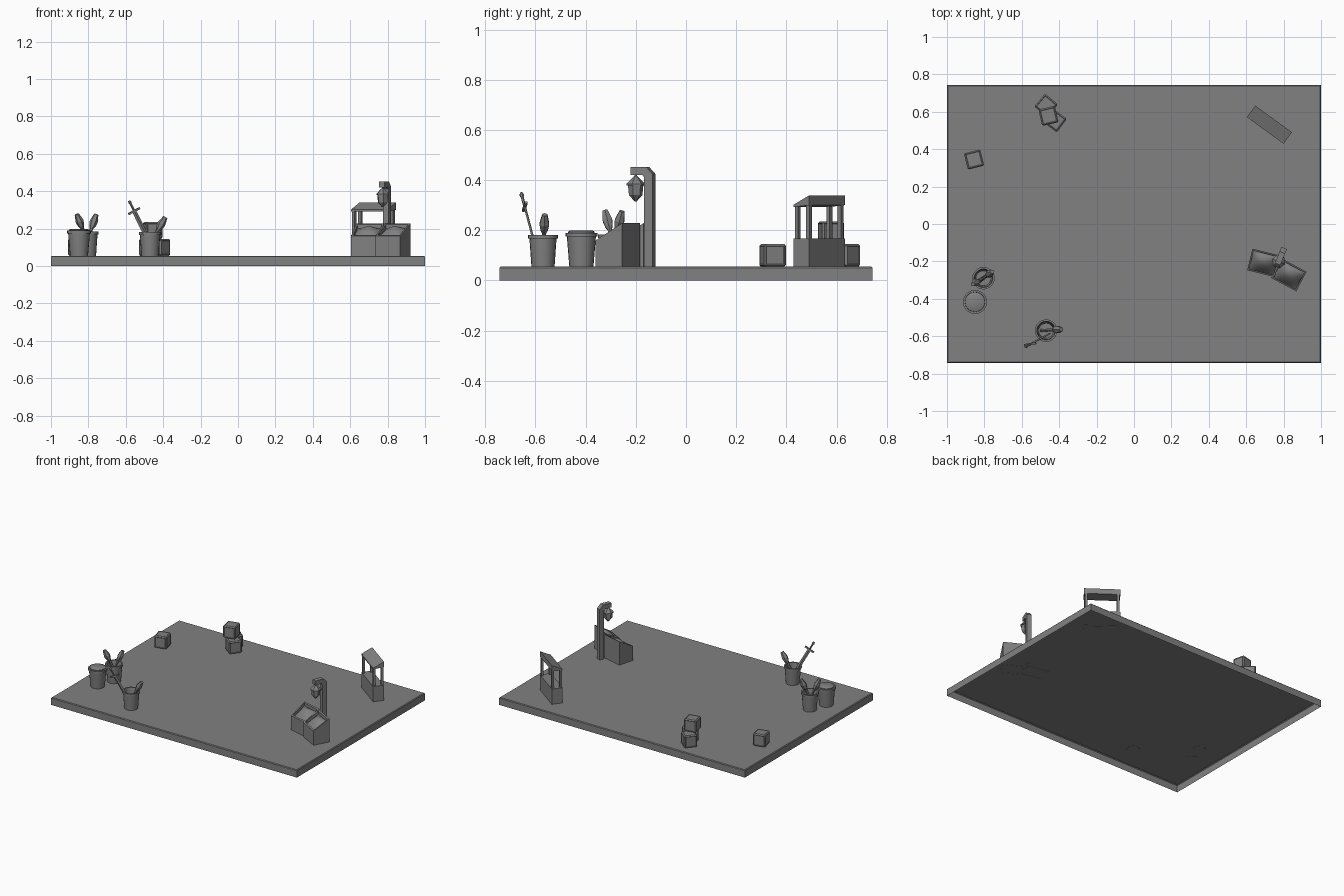
import bpy, bmesh, math
from mathutils import Vector, Matrix

if "Cube" in bpy.data.objects:
    bpy.data.objects.remove(bpy.data.objects["Cube"])

G = 0.055  # top of the ground slab

dark = bpy.data.materials.new("dark_grey")
dark.diffuse_color = (0.22, 0.22, 0.22, 1)
dark.use_nodes = True
dark.node_tree.nodes["Principled BSDF"].inputs["Base Color"].default_value = dark.diffuse_color


def finish(name, bm, mat=Matrix.Identity(4), smooth=False):
    bmesh.ops.recalc_face_normals(bm, faces=bm.faces)
    me = bpy.data.meshes.new(name)
    bm.to_mesh(me)
    bm.free()
    me.materials.append(dark)
    ob = bpy.data.objects.new(name, me)
    bpy.context.collection.objects.link(ob)
    ob.matrix_world = mat
    if smooth:
        bpy.ops.object.select_all(action='DESELECT')
        bpy.context.view_layer.objects.active = ob
        ob.select_set(True)
        bpy.ops.object.shade_smooth_by_angle(angle=math.radians(35))
    return ob


def place(x, y, z=0.0, deg=0.0):
    return Matrix.Translation((x, y, z)) @ Matrix.Rotation(math.radians(deg), 4, 'Z')


def box(name, center, size, mat=Matrix.Identity(4)):
    bm = bmesh.new()
    bmesh.ops.create_cube(bm, size=1)
    bmesh.ops.scale(bm, vec=size, verts=bm.verts)
    bmesh.ops.translate(bm, vec=center, verts=bm.verts)
    return finish(name, bm, mat)


def prism(name, profile, x0, x1, mat):
    """Extrude a (y, z) outline along x."""
    bm = bmesh.new()
    f = bm.faces.new([bm.verts.new((x0, y, z)) for y, z in profile])
    ext = bmesh.ops.extrude_face_region(bm, geom=[f])
    vs = [v for v in ext['geom'] if isinstance(v, bmesh.types.BMVert)]
    bmesh.ops.translate(bm, vec=(x1 - x0, 0, 0), verts=vs)
    bm.faces.ensure_lookup_table()
    if not any(all(abs(v.co.x - x0) < 1e-6 for v in g.verts) for g in bm.faces):
        bmesh.ops.holes_fill(bm, edges=bm.edges[:])
    return finish(name, bm, mat)


def lathe(name, profile, n, mat, smooth=False):
    """Revolve (radius, z) points, closing both ends."""
    bm = bmesh.new()
    rings = [[bm.verts.new((r * math.cos(2 * math.pi * i / n), r * math.sin(2 * math.pi * i / n), z))
              for i in range(n)] for r, z in profile]
    for a, b in zip(rings, rings[1:]):
        for i in range(n):
            bm.faces.new((a[i], a[(i + 1) % n], b[(i + 1) % n], b[i]))
    bm.faces.new(rings[0])
    bm.faces.new(rings[-1])
    return finish(name, bm, mat, smooth)


def aim(start, end, side=(1, 0, 0)):
    """Frame with z along start->end and x close to side."""
    s, e = Vector(start), Vector(end)
    z = (e - s).normalized()
    x = Vector(side)
    x = (x - z * x.dot(z)).normalized()
    m = Matrix((x, z.cross(x), z)).transposed().to_4x4()
    m.translation = s
    return m


# Ground slab: thin shell, open underneath
bm = bmesh.new()
bmesh.ops.create_cube(bm, size=1)
bmesh.ops.scale(bm, vec=(2, 1.488, G), verts=bm.verts)
bmesh.ops.translate(bm, vec=(0, 0, G / 2), verts=bm.verts)
top = [e for e in bm.edges if all(v.co.z > G - 1e-5 for v in e.verts)]
bmesh.ops.bevel(bm, geom=top, offset=0.005, segments=1, affect='EDGES')
bmesh.ops.delete(bm, geom=[f for f in bm.faces if f.calc_center_median().z < 1e-4], context='FACES_ONLY')
finish("ground_slab", bm)


# Crates with framed, shallow panels
def crate(name, x, y, z, deg):
    bm = bmesh.new()
    bmesh.ops.create_cube(bm, size=0.09)
    bmesh.ops.bevel(bm, geom=bm.edges[:], offset=0.007, segments=1, affect='EDGES')
    big = [f for f in bm.faces if f.calc_area() > 0.004]
    bmesh.ops.inset_individual(bm, faces=big, thickness=0.004, depth=-0.002)
    finish(name, bm, place(x, y, z + 0.045, deg))


crate("crate_single", -0.855, 0.345, G, 14)
crate("crate_back", -0.47, 0.634, G, 50)
crate("crate_front", -0.422, 0.553, G, 53)
crate("crate_top", -0.457, 0.578, G + 0.09, 13)


# Buckets
def bucket(name, x, y, h, rt, rb):
    prof = [(rb, 0), (rt - 0.006, h - 0.014), (rt, h - 0.014), (rt, h), (rt - 0.010, h),
            (rt - 0.014, h - 0.02), (rb - 0.006, 0.012)]
    lathe(name, prof, 20, place(x, y, G - 0.001), True)


bucket("bucket_lidded", -0.85, -0.417, 0.135, 0.064, 0.048)
lathe("bucket_lid", [(0.053, 0.12), (0.053, 0.139), (0.045, 0.144)], 20, place(-0.85, -0.417, G), True)
bucket("bucket_clubs", -0.805, -0.29, 0.13, 0.060, 0.046)
bucket("bucket_sword", -0.47, -0.570, 0.127, 0.060, 0.046)


# Clubs leaning in the buckets
def club(name, foot, tip):
    L = (Vector(tip) - Vector(foot)).length
    lathe(name, [(0.009, 0), (0.009, L - 0.085), (0.017, L - 0.068), (0.022, L - 0.042), (0.012, L)],
          6, aim(foot, tip))


club("club_left", (-0.785, -0.275, 0.08), (-0.862, -0.322, 0.278))
club("club_right", (-0.825, -0.305, 0.08), (-0.758, -0.255, 0.276))
club("club_front", (-0.495, -0.57, 0.08), (-0.388, -0.563, 0.262))

# Sword standing blade down
m = aim((-0.45, -0.586, 0.08), (-0.58, -0.656, 0.345), (0.059, 0.01, 0.037))
lathe("sword_blade", [(0.003, 0), (0.012, 0.02), (0.012, 0.24)], 4, m @ Matrix.Diagonal((1, 0.4, 1, 1)))
box("sword_guard", (0, 0, 0.245), (0.07, 0.011, 0.01), m)
lathe("sword_grip", [(0.006, 0.25), (0.006, 0.295)], 6, m)
lathe("sword_pommel", [(0.007, 0.29), (0.009, 0.298), (0.006, 0.308)], 6, m)

# Market stall: counter, four posts, sloping roof
m = place(0.724, 0.531, 0, -36)
box("stall_counter", (0, 0, 0.11), (0.242, 0.076, 0.114), m)
for sx in (-1, 1):
    for sy in (-1, 1):
        box("stall_post", (sx * 0.107, sy * 0.028, 0.235), (0.018, 0.016, 0.14), m)
prism("stall_roof", [(-0.038, 0.293), (0.038, 0.30), (0.038, 0.339), (-0.038, 0.302)], -0.121, 0.121, m)


# Produce bins with sloping tops and heaped contents
def bin_box(name, x, y, deg):
    m = place(x, y, 0, deg)
    w, d, t = 0.076, 0.059, 0.009
    z0, lo, hi = G - 0.001, 0.16, 0.228
    k = (hi - lo) / (2 * d)
    top = lambda yy: lo + (yy + d) * k
    for s in (-1, 1):
        prism(name + "_side", [(-d, z0), (d, z0), (d, hi), (-d, lo)], s * w, s * (w - t), m)
    for s in (-1, 1):
        a, b = sorted((s * d, s * (d - t)))
        prism(name + "_panel", [(a, z0), (b, z0), (b, top(b)), (a, top(a))], -w + t, w - t, m)
    # bulging heap spanning the opening
    bm = bmesh.new()
    bmesh.ops.create_grid(bm, x_segments=12, y_segments=12, size=1)
    for v in bm.verts:
        u, s = v.co.x, v.co.y
        yy = s * (d - t)
        v.co = (u * (w - t), yy, top(yy) - 0.022 + 0.034 * (1 - u * u) * (1 - s * s))
    finish(name + "_heap", bm, m, True)


bin_box("bin_left", 0.693, -0.208, -14)
bin_box("bin_right", 0.828, -0.272, -28)

# Lamp post with a chamfered arm and hanging lantern
m = place(0.796, -0.145, 0, -22)
prism("lamp_post", [(-0.018, G - 0.001), (0.018, G - 0.001), (0.018, 0.425), (-0.008, 0.452), (-0.075, 0.452),
                    (-0.075, 0.42), (-0.025, 0.42), (-0.018, 0.412)], -0.016, 0.016, m)
lm = m @ Matrix.Translation((0, -0.06, 0))
lathe("lantern_hook", [(0.005, 0.405), (0.005, 0.425)], 6, lm)
lathe("lantern_roof", [(0.037, 0.379), (0.037, 0.385), (0.007, 0.416)], 6, lm)
lathe("lantern_body", [(0.004, 0.315), (0.027, 0.340), (0.031, 0.380)], 6, lm)
